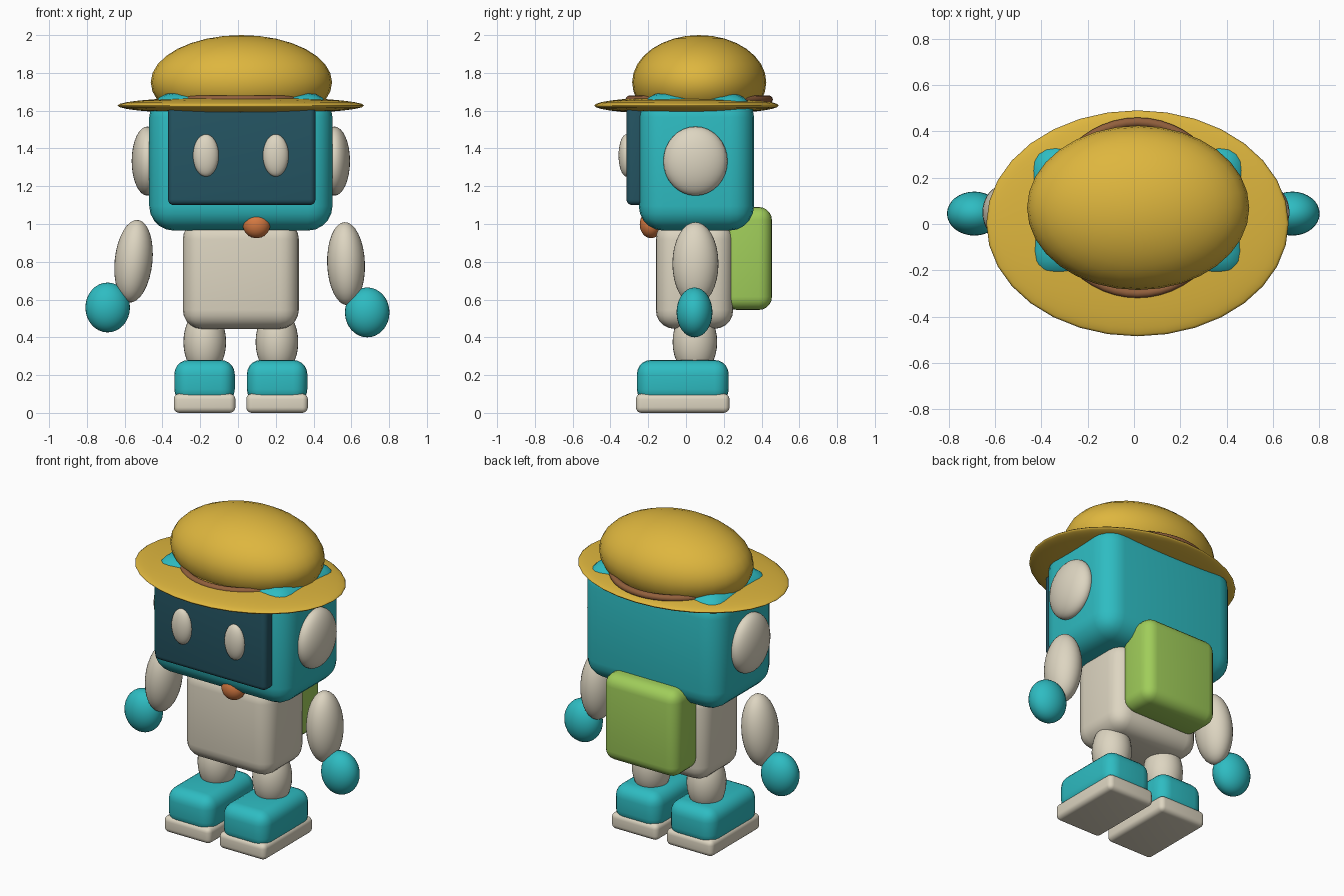
import bpy
import math

if "Cube" in bpy.data.objects:
    bpy.data.objects.remove(bpy.data.objects["Cube"])


def srgb(r, g, b):
    def lin(c):
        c /= 255
        return c / 12.92 if c <= 0.04045 else ((c + 0.055) / 1.055) ** 2.4
    return (lin(r), lin(g), lin(b), 1)


def make_material(name, rgb):
    m = bpy.data.materials.new(name)
    m.diffuse_color = srgb(*rgb)
    m.use_nodes = True
    m.node_tree.nodes["Principled BSDF"].inputs["Base Color"].default_value = m.diffuse_color
    return m


TEAL = make_material("teal", (46, 188, 194))
CREAM = make_material("cream", (221, 213, 193))
GOLD = make_material("straw_gold", (222, 182, 62))
DARK = make_material("dark_screen", (36, 84, 98))
GREEN = make_material("leaf_green", (160, 205, 90))
BROWN = make_material("band_brown", (145, 95, 60))
ORANGE = make_material("orange", (214, 122, 66))


def finish(name, mat):
    ob = bpy.context.object
    ob.name = name
    ob.data.materials.append(mat)
    return ob


def ellipsoid(name, loc, radii, mat, tilt=0, segments=32):
    """Smooth stretched sphere, optionally leaning about the y axis (degrees)."""
    bpy.ops.mesh.primitive_uv_sphere_add(segments=segments, ring_count=segments // 2,
                                         radius=1, location=loc)
    ob = finish(name, mat)
    ob.scale = radii
    ob.rotation_euler.y = math.radians(tilt)
    bpy.ops.object.shade_smooth()
    return ob


def rounded_box(name, low, high, bevel, mat):
    """Box between two corners with rounded edges."""
    centre = [(a + b) / 2 for a, b in zip(low, high)]
    bpy.ops.mesh.primitive_cube_add(size=1, location=centre)
    ob = finish(name, mat)
    ob.scale = [b - a for a, b in zip(low, high)]
    bpy.ops.object.transform_apply(location=False, rotation=False, scale=True)
    mod = ob.modifiers.new("round_edges", 'BEVEL')
    mod.width = bevel
    mod.segments = 5
    bpy.ops.object.modifier_apply(modifier=mod.name)
    bpy.ops.object.shade_smooth_by_angle(angle=math.radians(35))
    return ob


CX = 0.015  # body centre line

# Head, screen face and nose
rounded_box("head", (CX - 0.485, -0.25, 0.965), (CX + 0.485, 0.36, 1.695), 0.13, TEAL)
rounded_box("face_screen", (-0.37, -0.315, 1.10), (0.41, -0.215, 1.62), 0.03, DARK)
ellipsoid("nose", (0.098, -0.185, 0.998), (0.073, 0.06, 0.073), ORANGE)

# Torso and backpack
rounded_box("torso", (CX - 0.307, -0.16, 0.445), (CX + 0.307, 0.25, 1.02), 0.10, CREAM)
rounded_box("backpack", (CX - 0.26, 0.2, 0.545), (CX + 0.26, 0.455, 1.09), 0.07, GREEN)

# Paired parts: eyes, ears, legs, shoes and soles
for side, s in (("left", -1), ("right", 1)):
    ellipsoid(side + "_eye", (CX + s * 0.185, -0.315, 1.363), (0.068, 0.042, 0.112), CREAM)
    ellipsoid(side + "_ear", (CX + s * 0.495, 0.05, 1.333), (0.083, 0.17, 0.183), CREAM)
    ellipsoid(side + "_leg", (CX + s * 0.191, 0.047, 0.375), (0.113, 0.118, 0.18), CREAM)
    x = CX + s * 0.192
    rounded_box(side + "_shoe", (x - 0.16, -0.26, 0.05), (x + 0.16, 0.226, 0.28), 0.075, TEAL)
    rounded_box(side + "_sole", (x - 0.163, -0.265, 0), (x + 0.163, 0.23, 0.102), 0.03, CREAM)

# Arms and hands, hanging slightly differently on each side
ellipsoid("left_arm", (-0.553, 0.05, 0.803), (0.10, 0.122, 0.22), CREAM, 6)
ellipsoid("right_arm", (0.572, 0.05, 0.79), (0.10, 0.122, 0.22), CREAM, -2)
ellipsoid("left_hand", (-0.69, 0.045, 0.558), (0.118, 0.095, 0.132), TEAL)
ellipsoid("right_hand", (0.684, 0.045, 0.532), (0.118, 0.095, 0.132), TEAL)

# Straw hat: thin brim, dome and round band
ellipsoid("hat_brim", (CX, 0.003, 1.627), (0.653, 0.488, 0.047), GOLD)
ellipsoid("hat_dome", (CX + 0.003, 0.07, 1.75), (0.48, 0.355, 0.25), GOLD)
bpy.ops.mesh.primitive_torus_add(major_radius=0.37, minor_radius=0.02, major_segments=48,
                                 minor_segments=12, location=(CX, 0.07, 1.66))
finish("hat_band", BROWN)
bpy.ops.object.shade_smooth()
